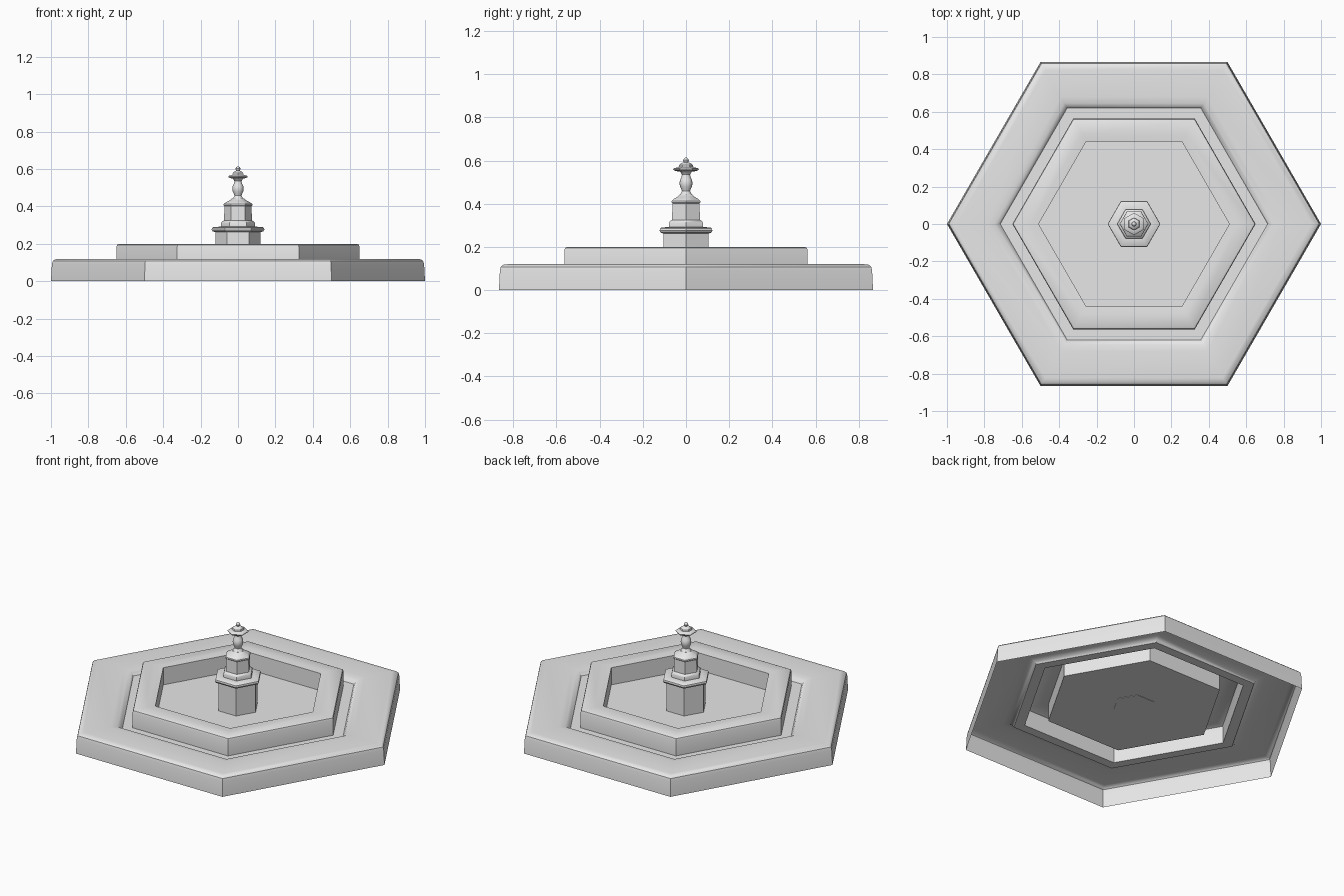
import bpy
import bmesh
from math import cos, sin, pi, radians

cube = bpy.data.objects.get("Cube")
if cube:
    bpy.data.objects.remove(cube, do_unlink=True)

stone = bpy.data.materials.new("grey_stone")
stone.use_nodes = True
GREY = (0.8, 0.8, 0.8, 1)
stone.diffuse_color = GREY
stone.node_tree.nodes["Principled BSDF"].inputs["Base Color"].default_value = GREY


def lathe(name, profile, sides=6, turn=0.0, cap_start=False, cap_end=True, smooth=35):
    """Sweep a (radius, height) profile around z; radius is measured to the corners."""
    bm = bmesh.new()
    rings = []
    for r, z in profile:
        angles = [turn + 2 * pi * i / sides for i in range(sides)]
        rings.append([bm.verts.new((r * cos(a), r * sin(a), z)) for a in angles])
    for low, high in zip(rings, rings[1:]):
        for i in range(sides):
            j = (i + 1) % sides
            bm.faces.new((low[i], low[j], high[j], high[i]))
    if cap_start:
        bm.faces.new(rings[0][::-1])
    if cap_end:
        bm.faces.new(rings[-1])
    mesh = bpy.data.meshes.new(name)
    bm.to_mesh(mesh)
    bm.free()
    mesh.materials.append(stone)
    obj = bpy.data.objects.new(name, mesh)
    bpy.context.collection.objects.link(obj)
    bpy.ops.object.select_all(action="DESELECT")
    obj.select_set(True)
    bpy.context.view_layer.objects.active = obj
    bpy.ops.object.shade_smooth_by_angle(angle=radians(smooth))
    return obj


# Hollow basin: outer step, groove, raised rim, then the sunken floor
lathe("basin", [
    (1, 0), (0.995, 0.09), (0.99, 0.108), (0.978, 0.117), (0.95, 0.12),
    (0.785, 0.12), (0.745, 0.115), (0.725, 0.105), (0.715, 0.09),
    (0.65, 0.09), (0.65, 0.185), (0.646, 0.195), (0.635, 0.2),
    (0.555, 0.2), (0.51, 0.196), (0.51, 0.09)])

# Pedestal with its moulded ledge
lathe("pedestal", [
    (0.12, 0.088), (0.12, 0.262), (0.135, 0.266), (0.141, 0.275),
    (0.139, 0.285), (0.13, 0.29), (0.09, 0.292)], cap_start=True)

# Shaft with a stepped foot and a sloping cap
lathe("shaft", [
    (0.09, 0.29), (0.09, 0.312), (0.085, 0.32), (0.074, 0.325),
    (0.073, 0.402), (0.077, 0.406), (0.076, 0.413), (0.064, 0.423),
    (0.045, 0.432), (0.033, 0.442)])

# Turned baluster
lathe("baluster", [
    (0.035, 0.436), (0.024, 0.447), (0.019, 0.458), (0.022, 0.468),
    (0.028, 0.48), (0.03, 0.495), (0.028, 0.51), (0.021, 0.523),
    (0.019, 0.535), (0.026, 0.547), (0.036, 0.553)], sides=16)

# Finial plate, turned so a corner faces the front
lathe("finial_plate", [
    (0.036, 0.549), (0.056, 0.554), (0.06, 0.56), (0.054, 0.565),
    (0.034, 0.569), (0.032, 0.579), (0.022, 0.587), (0.01, 0.592)],
    turn=pi / 6, cap_start=True)

# Finial ball
lathe("finial_ball", [
    (0.007, 0.588), (0.011, 0.595), (0.013, 0.602), (0.01, 0.609),
    (0.004, 0.613)], sides=12)
